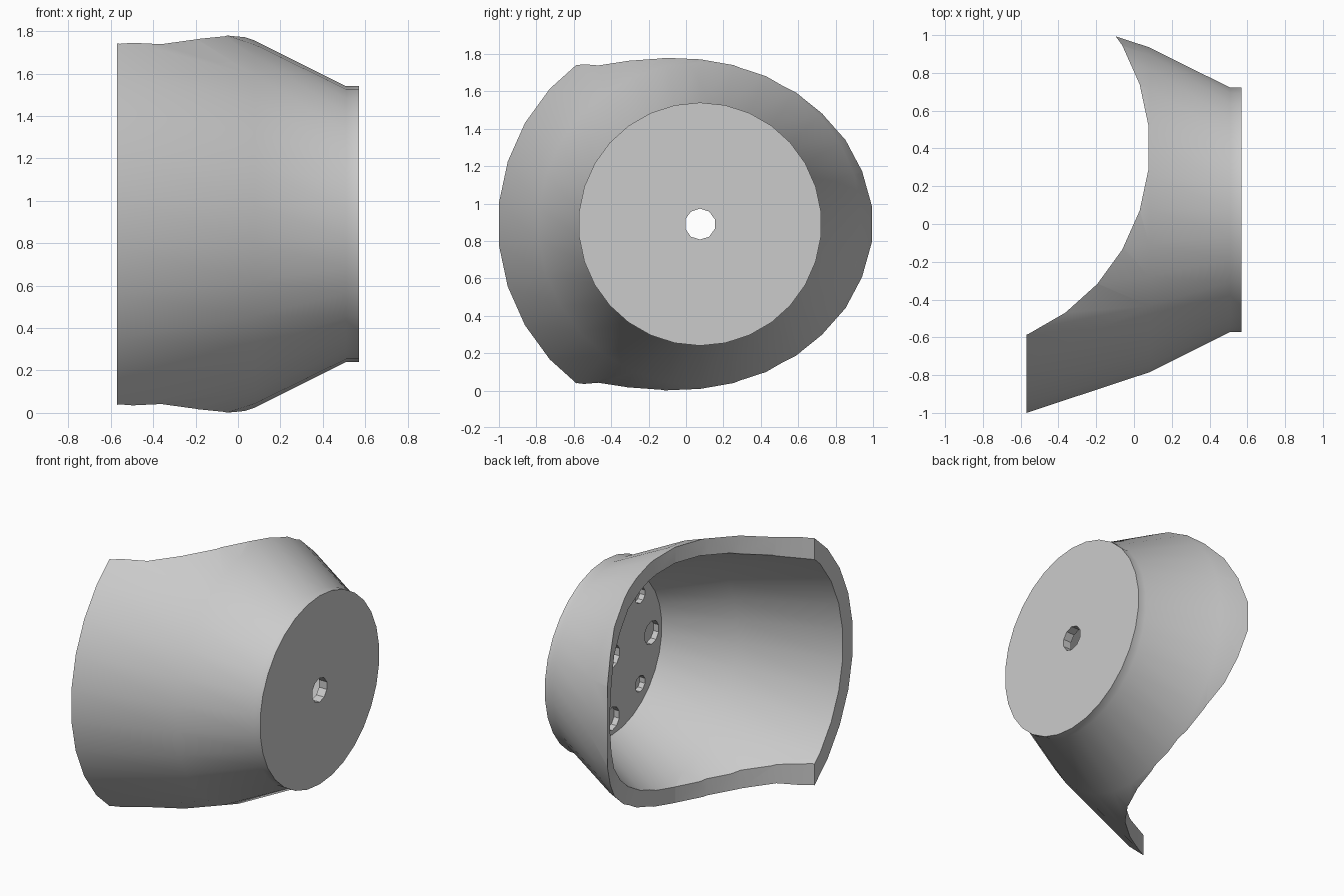
import bpy, bmesh
from math import sin, cos, pi, radians
from mathutils import Vector

if "Cube" in bpy.data.objects:
    bpy.data.objects.remove(bpy.data.objects["Cube"], do_unlink=True)

CY, CZ = 0.075, 0.89      # axis of the cup, running along x

grey = bpy.data.materials.new("plain_grey")
grey.use_nodes = True
colour = (0.6, 0.6, 0.6, 1)
grey.diffuse_color = colour
grey.node_tree.nodes["Principled BSDF"].inputs["Base Color"].default_value = colour


def loft(name, rings):
    """Closed solid skinned over equal rings of points, capped at both ends."""
    bm = bmesh.new()
    loops = [[bm.verts.new(p) for p in ring] for ring in rings]
    n = len(loops[0])
    for a, b in zip(loops, loops[1:]):
        for i in range(n):
            j = (i + 1) % n
            bm.faces.new((a[i], a[j], b[j], b[i]))
    bm.faces.new(loops[0])
    bm.faces.new(loops[-1])
    bmesh.ops.recalc_face_normals(bm, faces=bm.faces[:])
    mesh = bpy.data.meshes.new(name)
    bm.to_mesh(mesh)
    bm.free()
    mesh.materials.append(grey)
    obj = bpy.data.objects.new(name, mesh)
    bpy.context.collection.objects.link(obj)
    return obj


def x_ring(x, r, sides, y=CY, z=CZ):
    """Ring around the x axis with one corner at the top."""
    return [Vector((x, y + r * sin(2 * pi * i / sides), z + r * cos(2 * pi * i / sides)))
            for i in range(sides)]


def z_ring(x, y, z, r, sides):
    """Ring around the z axis with a flat side towards +x."""
    return [Vector((x + r * cos(2 * pi * (i + 0.5) / sides),
                    y + r * sin(2 * pi * (i + 0.5) / sides), z)) for i in range(sides)]


# Cup: outer wall from end plate to rim, then inner wall back to the floor
profile = [(0.57, 0.65), (0.51, 0.65), (0.08, 0.865), (-0.57, 1.081),
           (-0.57, 0.972), (0.08, 0.755), (0.51, 0.54)]
cup = loft("cup", [x_ring(x, r, 30) for x, r in profile])

# Large upright scoop that cuts the open side
cutters = [loft("scoop_cutter", [z_ring(-0.997, 0.405, z, 1.08, 30) for z in (-1, 3)])]

# Centre hole through the plate
cutters.append(loft("centre_hole_cutter", [x_ring(x, 0.083, 10) for x in (0.4, 0.7)]))

# Ring of eight blind holes in the floor, alternating large and small
for k in range(8):
    a = radians(45 * k)
    y, z = CY + 0.43 * sin(a), CZ + 0.43 * cos(a)
    r = 0.055 if k % 2 else 0.08
    cutters.append(loft("blind_hole_cutter", [x_ring(x, r, 10, y, z) for x in (0.42, 0.55)]))

bpy.ops.object.select_all(action="DESELECT")
cup.select_set(True)
bpy.context.view_layer.objects.active = cup
for cutter in cutters:
    cutter.hide_render = True
    mod = cup.modifiers.new("cut", "BOOLEAN")
    mod.operation = "DIFFERENCE"
    mod.solver = "EXACT"
    mod.object = cutter
    bpy.ops.object.modifier_apply(modifier=mod.name)
    bpy.data.objects.remove(cutter, do_unlink=True)

bpy.ops.object.shade_smooth_by_angle(angle=radians(28))
